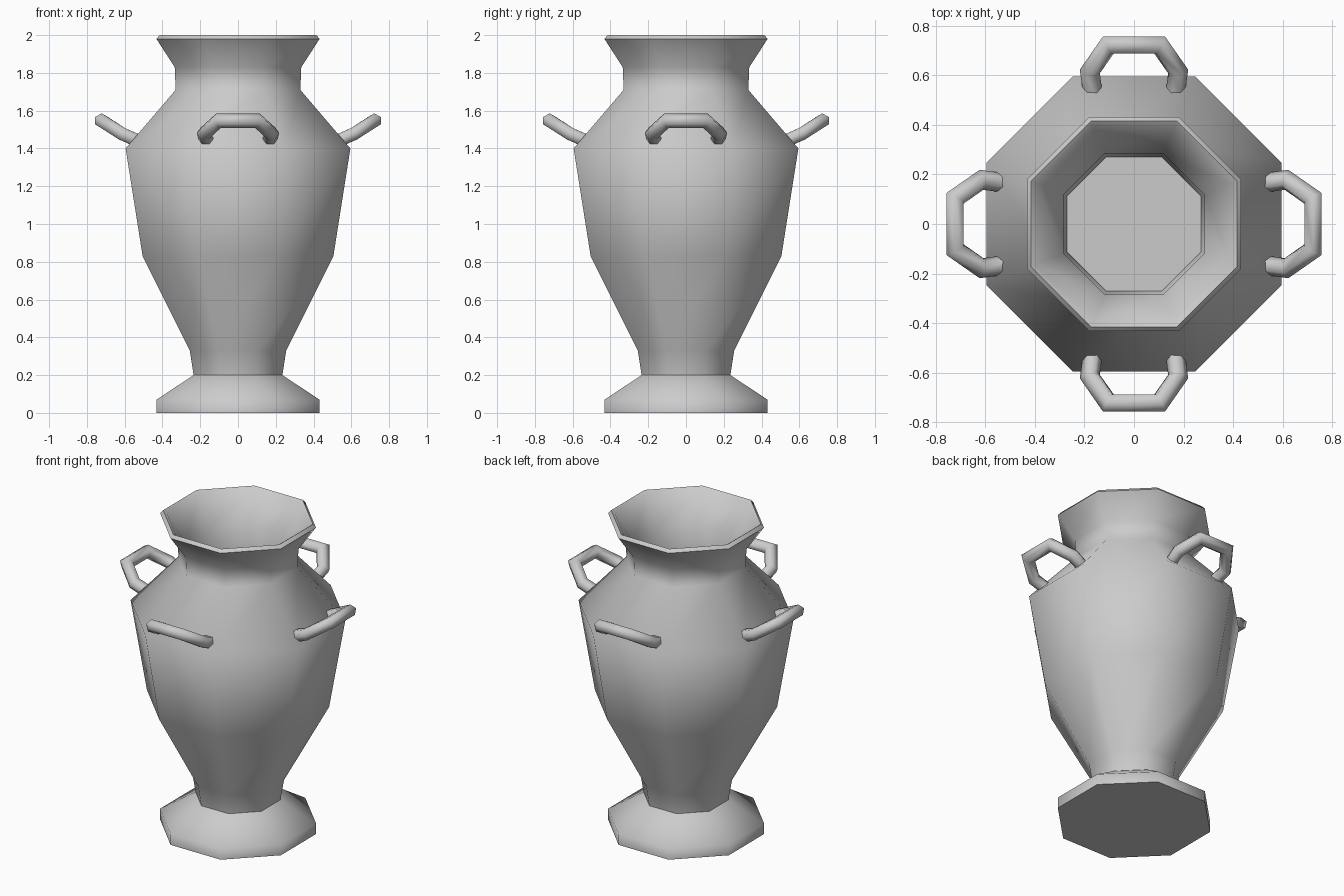
import bpy, bmesh, math
from mathutils import Vector, Matrix

if "Cube" in bpy.data.objects:
    bpy.data.objects.remove(bpy.data.objects["Cube"])


def finish(bm, name, angle):
    bmesh.ops.recalc_face_normals(bm, faces=bm.faces)
    mesh = bpy.data.meshes.new(name)
    bm.to_mesh(mesh)
    bm.free()
    obj = bpy.data.objects.new(name, mesh)
    bpy.context.collection.objects.link(obj)
    bpy.ops.object.select_all(action='DESELECT')
    obj.select_set(True)
    bpy.context.view_layer.objects.active = obj
    bpy.ops.object.shade_smooth_by_angle(angle=math.radians(angle))
    return obj


def skin(bm, rings):
    """Bridge successive vertex rings and cap both ends."""
    vs = [[bm.verts.new(p) for p in ring] for ring in rings]
    n = len(vs[0])
    for a, b in zip(vs, vs[1:]):
        for i in range(n):
            j = (i + 1) % n
            bm.faces.new((a[i], a[j], b[j], b[i]))
    bm.faces.new(vs[0][::-1])
    bm.faces.new(vs[-1])


# Octagonal body: (half width across flats, height), outside then inside the mouth
profile = [(0.432, 0), (0.432, 0.07), (0.235, 0.2), (0.255, 0.33), (0.505, 0.83),
           (0.595, 1.4), (0.33, 1.71), (0.335, 1.83), (0.432, 1.98), (0.415, 2.0),
           (0.395, 1.985), (0.285, 1.82), (0.27, 1.65)]


def octagon(half, z):
    r = half / math.cos(math.pi / 8)
    return [Vector((r * math.cos(a), r * math.sin(a), z))
            for a in [math.pi / 8 + k * math.pi / 4 for k in range(8)]]


bm = bmesh.new()
skin(bm, [octagon(h, z) for h, z in profile])
finish(bm, "vase_body", 60)

# Handles: six-sided mitred tube along a tilted arch, repeated on four sides
half_path = [(0.168, 0.54, 1.445), (0.178, 0.615, 1.478), (0.103, 0.722, 1.547)]
path = [Vector(p) for p in half_path]
path += [Vector((-x, y, z)) for x, y, z in reversed(half_path)]
plane_normal = Vector((0, -0.5, 0.87)).normalized()
radius = 0.039


def handle_rings():
    dirs = [(b - a).normalized() for a, b in zip(path, path[1:])]
    rings = []
    for i, p in enumerate(path):
        d0, d1 = dirs[max(i - 1, 0)], dirs[min(i, len(dirs) - 1)]
        tangent = (d0 + d1).normalized()
        side = tangent.cross(plane_normal).normalized() / tangent.dot(d1)
        rings.append([p + radius * (math.cos(a) * side + math.sin(a) * plane_normal)
                      for a in [k * math.pi / 3 for k in range(6)]])
    return rings


for k, name in enumerate(["back", "left", "front", "right"]):
    turn = Matrix.Rotation(k * math.pi / 2, 3, 'Z')
    bm = bmesh.new()
    skin(bm, [[turn @ v for v in ring] for ring in handle_rings()])
    finish(bm, name + "_handle", 65)
